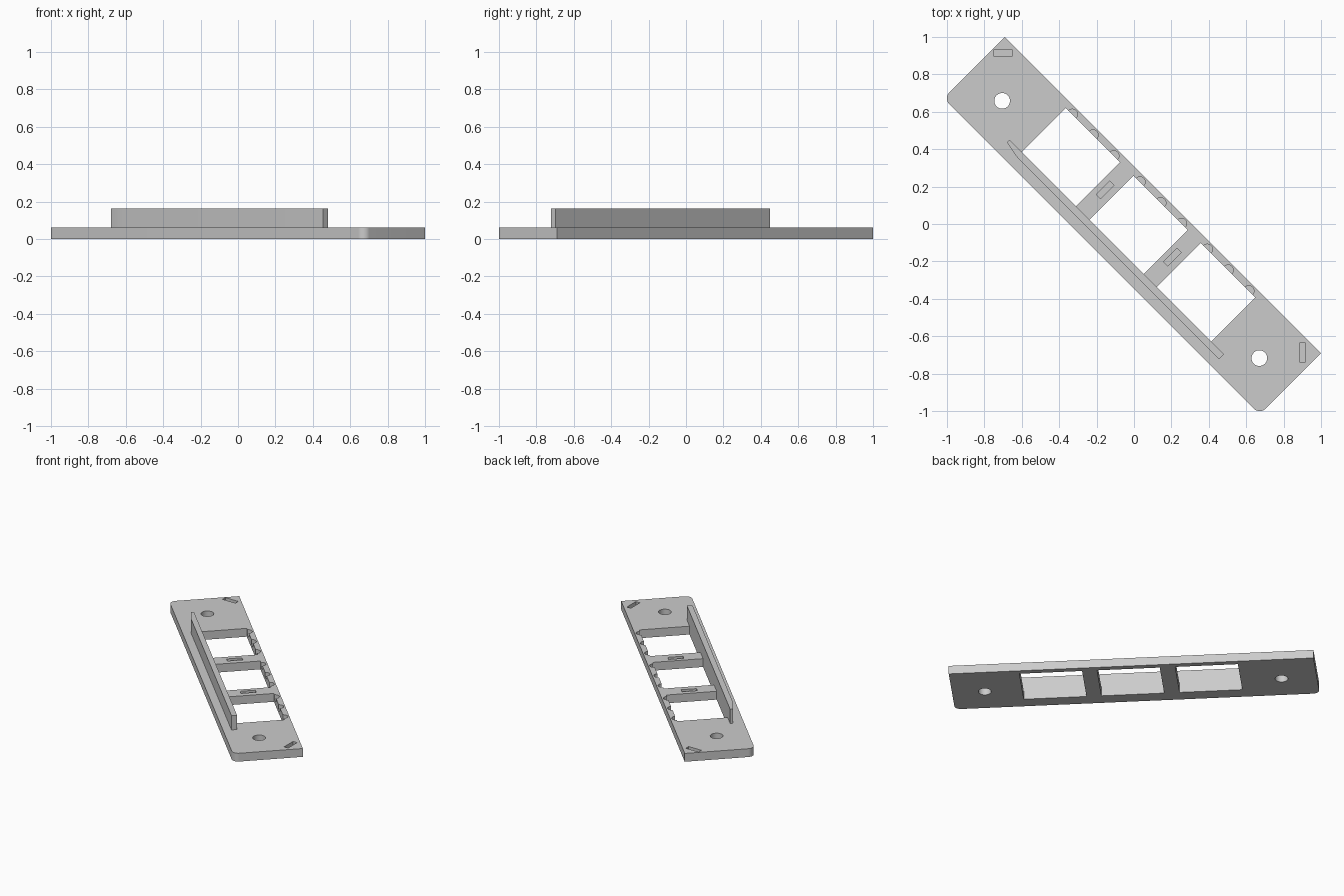
import bpy, bmesh, math

if "Cube" in bpy.data.objects:
    bpy.data.objects.remove(bpy.data.objects["Cube"])

TURN = -math.pi / 4      # the long axis runs diagonally
THICK = 0.06
WALL_TOP = 0.163

grey = bpy.data.materials.new("plain grey")
grey.use_nodes = True
grey.diffuse_color = (0.6, 0.6, 0.6, 1)
grey.node_tree.nodes["Principled BSDF"].inputs["Base Color"].default_value = (0.6, 0.6, 0.6, 1)


def prism(name, outline, z0, z1):
    """Extrude a flat outline, given along the diagonal axes, from z0 to z1."""
    bm = bmesh.new()
    face = bm.faces.new([bm.verts.new((u, v, z0)) for u, v in outline])
    new = bmesh.ops.extrude_face_region(bm, geom=[face])["geom"]
    bmesh.ops.translate(bm, vec=(0, 0, z1 - z0),
                        verts=[g for g in new if isinstance(g, bmesh.types.BMVert)])
    bmesh.ops.recalc_face_normals(bm, faces=bm.faces)
    mesh = bpy.data.meshes.new(name)
    bm.to_mesh(mesh)
    bm.free()
    mesh.materials.append(grey)
    obj = bpy.data.objects.new(name, mesh)
    obj.rotation_euler.z = TURN
    bpy.context.collection.objects.link(obj)
    return obj


def arc(u, v, r, start, end, n):
    angles = [math.radians(start + (end - start) * i / n) for i in range(n + 1)]
    return [(u + r * math.cos(a), v + r * math.sin(a)) for a in angles]


def rect(u, v, length, width, turn=0):
    c, s = math.cos(math.radians(turn)), math.sin(math.radians(turn))
    corners = [(-1, -1), (1, -1), (1, 1), (-1, 1)]
    return [(u + c * a * length / 2 - s * b * width / 2,
             v + s * a * length / 2 + c * b * width / 2) for a, b in corners]


def select(obj):
    bpy.ops.object.select_all(action='DESELECT')
    obj.select_set(True)
    bpy.context.view_layer.objects.active = obj


def cut(target, outline, z0, z1=0.2):
    cutter = prism("cutter", outline, z0, z1)
    cutter.hide_render = True
    bpy.context.view_layer.update()
    select(target)
    mod = target.modifiers.new("cut", 'BOOLEAN')
    mod.operation = 'DIFFERENCE'
    mod.solver = 'EXACT'
    mod.object = cutter
    bpy.ops.object.modifier_apply(modifier=mod.name)
    bpy.data.objects.remove(cutter)


# Base plate with two rounded corners on the wall side
END, BACK, FRONT, R = 1.195, 0.219, -0.245, 0.043
outline = [(END, BACK), (-END, BACK)]
outline += arc(-END + R, FRONT + R, R, 180, 270, 10)
outline += arc(END - R, FRONT + R, R, 270, 360, 10)
plate = prism("base_plate", outline, 0, THICK)

# Three windows, each with three half-round notches in the thin rail
RAIL, INNER = 0.181, -0.153
for centre in (-0.491, 0.021, 0.53):
    cut(plate, rect(centre, (RAIL + INNER) / 2, 0.411, RAIL - INNER), -0.1)
    for step in (-1, 0, 1):
        u = centre + step * 0.157
        notch = arc(u, RAIL, 0.028, 0, 180, 12) + [(u - 0.028, RAIL - 0.02), (u + 0.028, RAIL - 0.02)]
        cut(plate, notch, THICK / 2)

# Screw holes
for u in (-0.964, 0.981):
    cut(plate, arc(u, -0.033, 0.042, 0, 360, 32)[:-1], -0.1)

# Shallow slots: two on the crossbars, two slanted at the ends
for u, v, turn in ((-0.238, 0.02, 90), (0.27, 0.02, 90), (-1.141, 0.151, 45), (1.123, 0.151, 135)):
    cut(plate, rect(u, v, 0.102, 0.032, turn), THICK / 2)

# Upright wall along the windows, tapering at one end
wall = prism("upright_wall",
             [(-0.79, INNER), (-0.79, -0.172), (-0.74, -0.182), (-0.69, -0.19),
              (0.832, -0.19), (0.832, INNER)], THICK, WALL_TOP)

for obj in (plate, wall):
    select(obj)
    bpy.ops.object.shade_smooth_by_angle(angle=math.radians(30))
